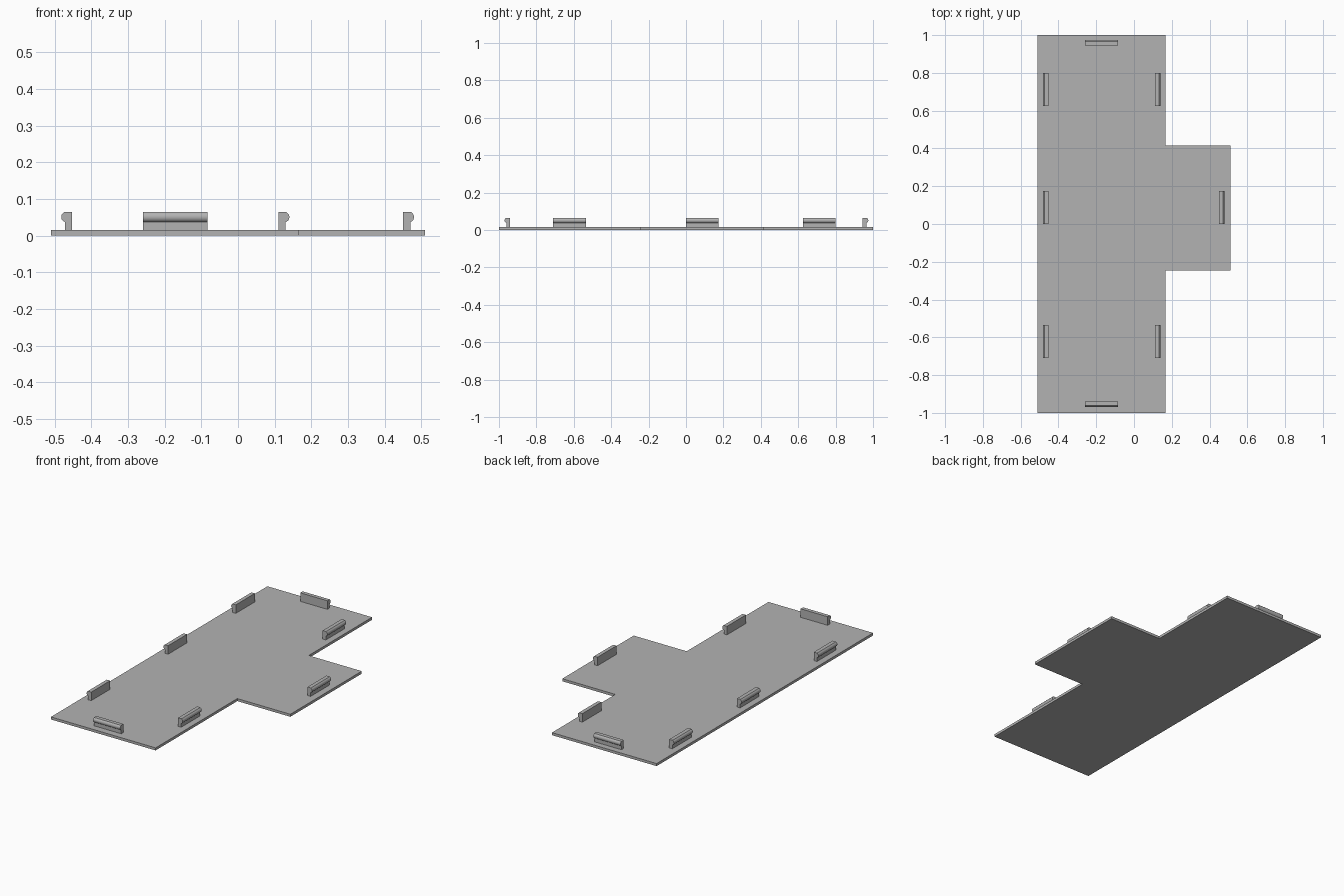
import bpy
import bmesh
from math import radians, cos, sin, pi
from mathutils import Matrix, Vector

cube = bpy.data.objects.get("Cube")
if cube:
    bpy.data.objects.remove(cube, do_unlink=True)

grey = bpy.data.materials.new("plain grey")
grey.use_nodes = True
colour = (0.45, 0.45, 0.45, 1)
grey.diffuse_color = colour
grey.node_tree.nodes["Principled BSDF"].inputs["Base Color"].default_value = colour

PLATE = 0.015
CLIP_LENGTH = 0.175


def extrude_profile(name, points, direction):
    """Make a solid by extruding a flat outline along a direction."""
    bm = bmesh.new()
    face = bm.faces.new([bm.verts.new(p) for p in points])
    result = bmesh.ops.extrude_face_region(bm, geom=[face], use_keep_orig=True)
    moved = [g for g in result["geom"] if isinstance(g, bmesh.types.BMVert)]
    bmesh.ops.translate(bm, verts=moved, vec=Vector(direction))
    bmesh.ops.recalc_face_normals(bm, faces=bm.faces)
    mesh = bpy.data.meshes.new(name)
    bm.to_mesh(mesh)
    bm.free()
    mesh.materials.append(grey)
    obj = bpy.data.objects.new(name, mesh)
    bpy.context.collection.objects.link(obj)
    return obj


# Flat panel with a side tab
outline = [(-0.51, -1), (0.167, -1), (0.167, -0.245), (0.51, -0.245),
           (0.51, 0.415), (0.167, 0.415), (0.167, 1), (-0.51, 1)]
extrude_profile("base_panel", [(x, y, 0) for x, y in outline], (0, 0, PLATE))

# Snap clip section: upright stem with a rounded bead on the outer side
bead = [(0.017 + 0.013 * cos(a), 0.051 + 0.014 * sin(a))
        for a in (radians(-76) + i * radians(136) / 8 for i in range(9))]
section = [(0, PLATE), (0.02, PLATE), *bead, (0.022, 0.065), (0, 0.065)]

# Name, inner face centre, outward angle
clips = [
    ("right_clip_back", -0.452, 0.713, pi),
    ("right_clip_middle", -0.452, 0.087, pi),
    ("right_clip_front", -0.452, -0.623, pi),
    ("left_clip_back", 0.11, 0.713, 0),
    ("left_clip_front", 0.11, -0.623, 0),
    ("tab_clip", 0.45, 0.087, 0),
    ("back_clip", -0.171, 0.945, pi / 2),
    ("front_clip", -0.171, -0.94, -pi / 2),
]
for name, x, y, angle in clips:
    clip = extrude_profile(name, [(u, -CLIP_LENGTH / 2, z) for u, z in section],
                           (0, CLIP_LENGTH, 0))
    clip.data.transform(Matrix.Translation((x, y, 0)) @ Matrix.Rotation(angle, 4, "Z"))
    bpy.ops.object.select_all(action="DESELECT")
    clip.select_set(True)
    bpy.context.view_layer.objects.active = clip
    bpy.ops.object.shade_smooth_by_angle(angle=radians(30))
